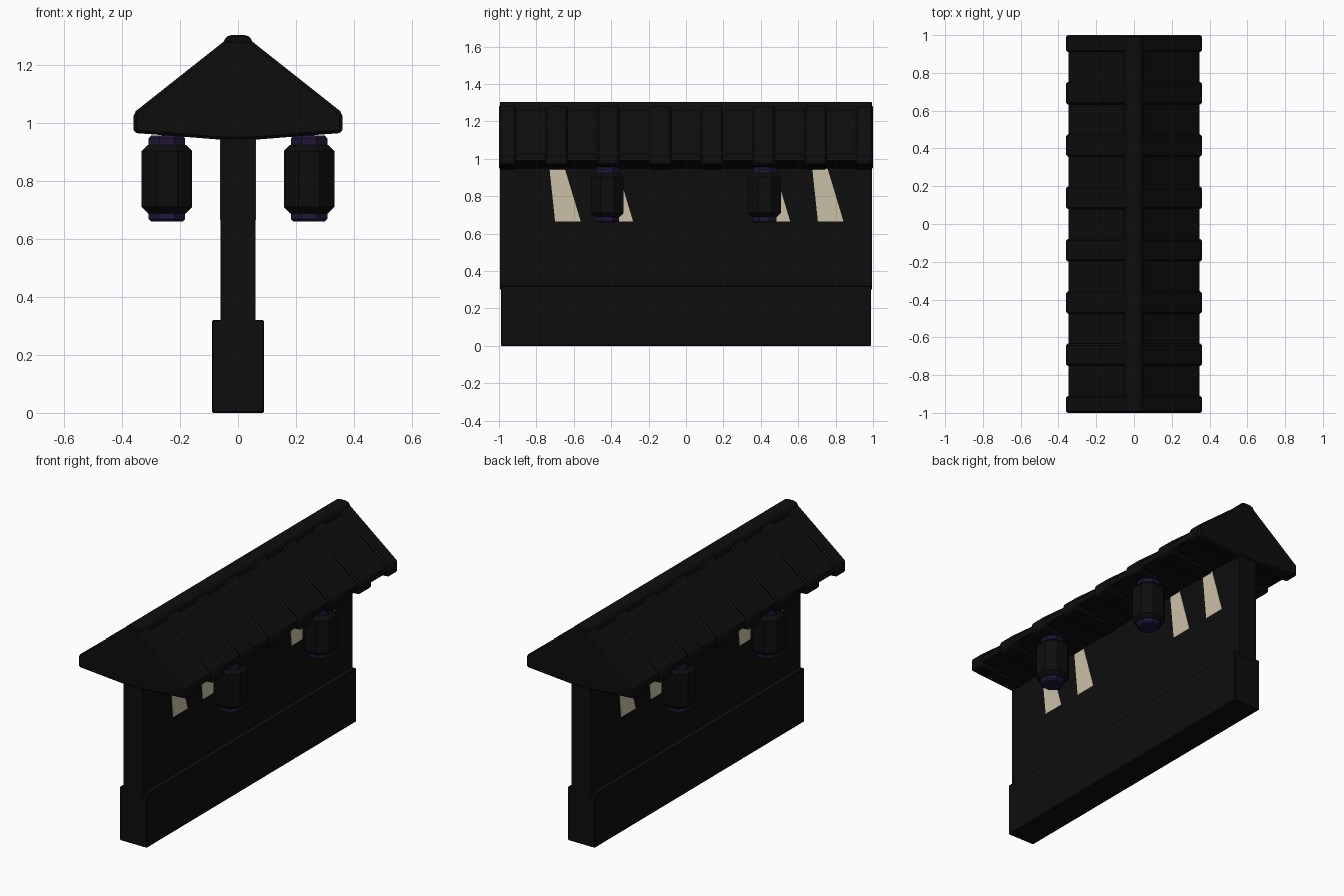
import bpy, bmesh, math

if "Cube" in bpy.data.objects:
    bpy.data.objects.remove(bpy.data.objects["Cube"])


def material(name, rgb):
    m = bpy.data.materials.new(name)
    m.diffuse_color = (*rgb, 1)
    m.use_nodes = True
    m.node_tree.nodes["Principled BSDF"].inputs["Base Color"].default_value = m.diffuse_color
    return m


BLACK = material("black", (0.004, 0.004, 0.004))
PURPLE = material("dark_purple", (0.014, 0.008, 0.04))
CREAM = material("cream", (0.6, 0.53, 0.39))


def finish(name, bm, mat, bevel=0):
    bmesh.ops.recalc_face_normals(bm, faces=bm.faces)
    me = bpy.data.meshes.new(name)
    bm.to_mesh(me)
    bm.free()
    me.materials.append(mat)
    ob = bpy.data.objects.new(name, me)
    bpy.context.collection.objects.link(ob)
    if bevel:
        mod = ob.modifiers.new("bevel", 'BEVEL')
        mod.width = bevel
        mod.segments = 1
    return ob


def prism(name, profile, y0, y1, mat, bevel=0):
    """Extrude an xz profile along y."""
    bm = bmesh.new()
    a = [bm.verts.new((x, y0, z)) for x, z in profile]
    b = [bm.verts.new((x, y1, z)) for x, z in profile]
    bm.faces.new(a)
    bm.faces.new(b)
    n = len(a)
    for i in range(n):
        bm.faces.new((a[i], a[(i + 1) % n], b[(i + 1) % n], b[i]))
    return finish(name, bm, mat, bevel)


def mirrored(half):
    return half + [(-x, z) for x, z in reversed(half)]


def lathe(name, rings, cx, cy, mat, n=8):
    """Octagonal turned part with flats facing the axes."""
    bm = bmesh.new()
    k = 1 / math.cos(math.pi / n)
    loops = []
    for r, z in rings:
        loops.append([bm.verts.new((cx + r * k * math.cos((i + .5) * math.tau / n),
                                    cy + r * k * math.sin((i + .5) * math.tau / n), z))
                      for i in range(n)])
    for p, q in zip(loops, loops[1:]):
        for i in range(n):
            bm.faces.new((p[i], p[(i + 1) % n], q[(i + 1) % n], q[i]))
    bm.faces.new(loops[0])
    bm.faces.new(loops[-1])
    return finish(name, bm, mat)


# Wall and plinth
prism("plinth", mirrored([(0.09, 0), (0.09, 0.32)]), -0.99, 0.99, BLACK, 0.004)
prism("wall", mirrored([(0.06, 0.3), (0.06, 0.97)]), -0.994, 0.994, BLACK)

# Roof body and ridge cap
prism("roof", mirrored([(0.05, 0.947), (0.348, 0.99), (0.348, 1.024), (0.04, 1.272)]),
      -0.995, 0.995, BLACK)
prism("ridge_cap", mirrored([(0.055, 1.255), (0.048, 1.283), (0.04, 1.297), (0.02, 1.303)]),
      -0.995, 0.995, BLACK, 0.005)

# Raised tile ribs; the outer ones are cut off at the gables
for i in range(8):
    y = (i - 3.5) * 0.277
    y0, y1 = max(y - 0.06, -1), min(y + 0.06, 1)
    prism("roof_rib", mirrored([(0.05, 0.941), (0.36, 0.965), (0.36, 1.034), (0.04, 1.287)]),
          y0, y1, BLACK, 0.01)

# Slanted window panels, the same on both faces by half-turn
for side in (1, -1):
    for y in (-0.70, -0.42, 0.42, 0.705):
        bm = bmesh.new()
        shape = [(y, 0.665), (y + 0.137, 0.665), (y + 0.052, 0.948), (y - 0.03, 0.948)]
        f = bm.faces.new([bm.verts.new((side * 0.05, side * a, z)) for a, z in shape])
        ext = bmesh.ops.extrude_face_region(bm, geom=[f])
        for v in ext["geom"]:
            if isinstance(v, bmesh.types.BMVert):
                v.co.x = side * 0.0615
        finish("window_panel", bm, CREAM)

# Hanging lanterns
for x in (-0.245, 0.245):
    for y in (-0.42, 0.42):
        lathe("lantern_body", [(0.066, 0.688), (0.087, 0.71), (0.087, 0.902), (0.066, 0.924)],
              x, y, BLACK)
        lathe("lantern_bottom_cap", [(0.055, 0.66), (0.063, 0.668), (0.063, 0.695)], x, y, PURPLE)
        lathe("lantern_top_cap", [(0.063, 0.918), (0.063, 0.945), (0.055, 0.956)], x, y, PURPLE)
        lathe("lantern_hanger", [(0.018, 0.95), (0.018, 0.99)], x, y, BLACK)
